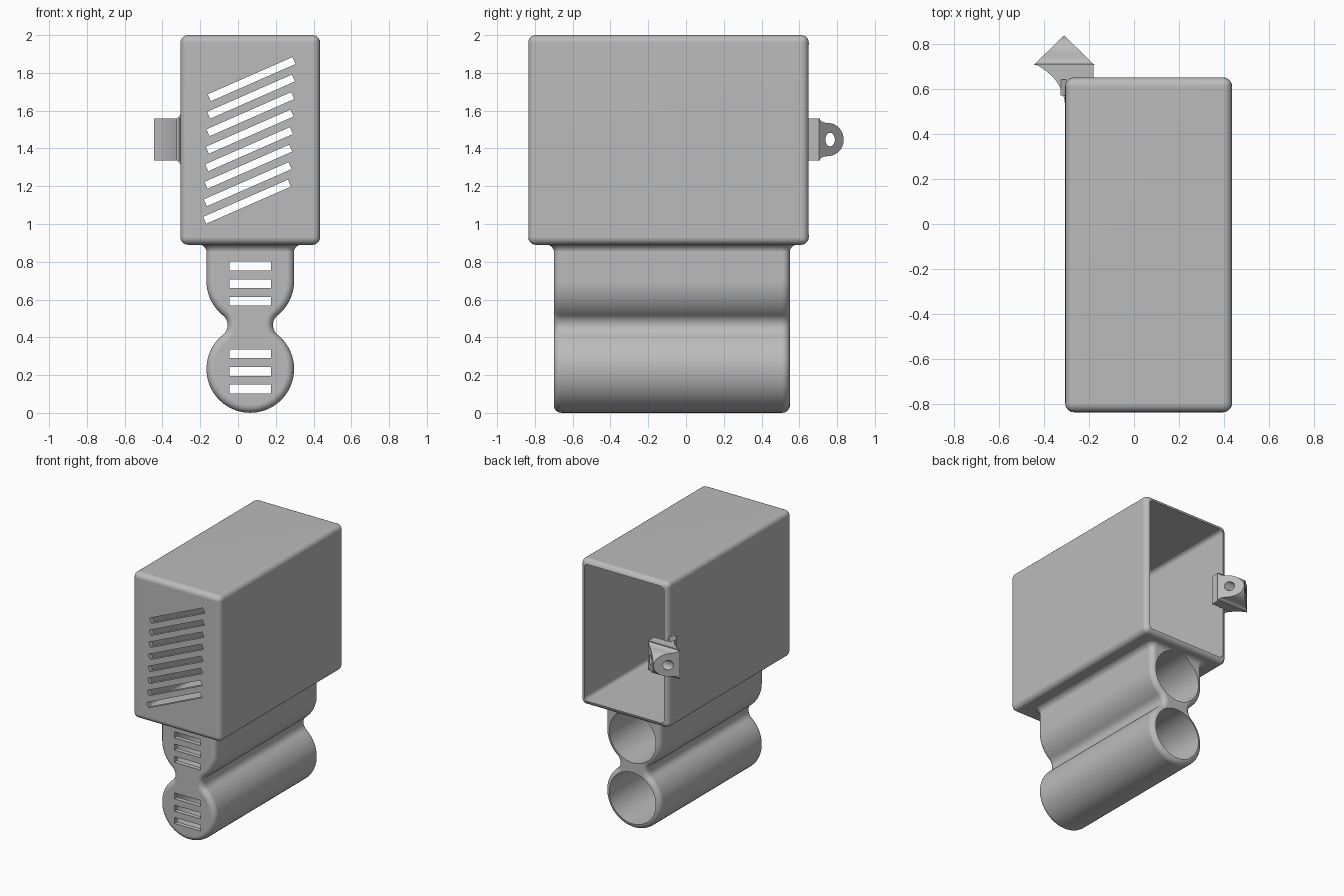
import bpy, bmesh, math
from math import sin, cos, pi, radians
from mathutils import Matrix, Vector

if "Cube" in bpy.data.objects:
    bpy.data.objects.remove(bpy.data.objects["Cube"])

grey = bpy.data.materials.new("plain grey")
grey.use_nodes = True
COLOUR = (0.5, 0.5, 0.5, 1)
grey.diffuse_color = COLOUR
grey.node_tree.nodes["Principled BSDF"].inputs["Base Color"].default_value = COLOUR

MID = 0.065          # centre line of case and tubes
TUBE_R = 0.232
LOW, HIGH = 0.2325, 0.6975   # tube axis heights


def make(name, bm):
    bmesh.ops.recalc_face_normals(bm, faces=bm.faces)
    mesh = bpy.data.meshes.new(name)
    bm.to_mesh(mesh)
    bm.free()
    mesh.materials.append(grey)
    ob = bpy.data.objects.new(name, mesh)
    bpy.context.collection.objects.link(ob)
    return ob


def loft(name, rings):
    bm = bmesh.new()
    vs = [[bm.verts.new(p) for p in ring] for ring in rings]
    n = len(vs[0])
    for a, b in zip(vs, vs[1:]):
        for i in range(n):
            j = (i + 1) % n
            bm.faces.new((a[i], a[j], b[j], b[i]))
    bm.faces.new(vs[0])
    bm.faces.new(vs[-1])
    return make(name, bm)


def prism(name, pts, axis, lo, hi):
    place = {"x": lambda p, d: (d, p[0], p[1]),
             "y": lambda p, d: (p[0], d, p[1]),
             "z": lambda p, d: (p[0], p[1], d)}[axis]
    return loft(name, [[place(p, d) for p in pts] for d in (lo, hi)])


def box(name, lo, hi, bevel=0, tilt=0):
    lo, hi = Vector(lo), Vector(hi)
    bm = bmesh.new()
    bmesh.ops.create_cube(bm, size=1)
    bmesh.ops.scale(bm, vec=hi - lo, verts=bm.verts)
    if bevel:
        bmesh.ops.bevel(bm, geom=bm.edges[:], offset=bevel, segments=5,
                        profile=0.5, affect='EDGES')
    bmesh.ops.rotate(bm, matrix=Matrix.Rotation(tilt, 3, 'Y'), verts=bm.verts)
    bmesh.ops.translate(bm, vec=(lo + hi) / 2, verts=bm.verts)
    return make(name, bm)


def arc(cx, cy, rx, ry, a, b, n):
    return [(cx + rx * cos(t), cy + ry * sin(t))
            for t in (a + (b - a) * i / n for i in range(n + 1))]


def boolean(ob, tools, operation='DIFFERENCE'):
    for tool in tools:
        mod = ob.modifiers.new("cut", 'BOOLEAN')
        mod.operation, mod.solver, mod.object = operation, 'EXACT', tool
    dg = bpy.context.evaluated_depsgraph_get()
    mesh = bpy.data.meshes.new_from_object(ob.evaluated_get(dg))
    ob.modifiers.clear()
    ob.data = mesh


def smooth(ob):
    bpy.ops.object.select_all(action='DESELECT')
    ob.select_set(True)
    bpy.context.view_layer.objects.active = ob
    bpy.ops.object.shade_smooth_by_angle(angle=radians(30))
    ob.modifiers.new("normals", 'WEIGHTED_NORMAL').keep_sharp = True


# Case: rounded box, hollow and open at the back
case = box("case", (-0.305, -0.835, 0.89), (0.435, 0.65, 2.0), 0.04)
case_cuts = [box("cavity", (-0.27, -0.8, 0.925), (0.4, 0.9, 1.965), 0.03)]
for i in range(8):
    t = i / 7
    x, z = 0.0725 - 0.0245 * t, 1.767 - 0.649 * t
    case_cuts.append(box("vent_cutter", (x - 0.245, -0.9, z - 0.02),
                         (x + 0.245, -0.75, z + 0.02), tilt=-radians(23.7)))
boolean(case, case_cuts)


# Twin tube body: figure-eight section, o shrinks it for the rounded ends
def section(o):
    half = (HIGH - LOW) / 2
    mid = (HIGH + LOW) / 2
    waist = 0.185
    ang = math.atan2(half, waist)
    r = TUBE_R - o
    neck = math.hypot(half, waist) - r
    side = (arc(0, LOW, r, r, -pi / 2, ang, 26)
            + arc(waist, mid, neck, neck, pi + ang, pi - ang, 12)[1:-1]
            + arc(0, HIGH, r, r, -ang, 0, 12) + [(r, 0.9)])
    return side + [(-x, z) for x, z in reversed(side[1:])]


ROUND = 0.04
steps = [(ROUND * (1 - sin(a)), ROUND * (1 - cos(a)))
         for a in (pi / 2 * k / 6 for k in range(7))]
ends = [(-0.7 + d, o) for d, o in reversed([(b, a) for a, b in steps])]
ends = sorted([(-0.7 + a, b) for b, a in steps] + [(0.55 - a, b) for b, a in steps])
tubes = loft("twin_tube_body",
             [[(MID + x, y, z) for x, z in section(o)] for y, o in ends])

# Flared skirt joining the tubes to the case
rings = []
for k in range(8):
    a = pi / 2 * k / 7
    f, z = -0.001 + 0.045 * (1 - cos(a)), 0.85 + 0.042 * sin(a)
    ring = []
    for q, (sx, sy) in enumerate([(1, 1), (-1, 1), (-1, -1), (1, -1)]):
        cx = MID + sx * (TUBE_R - ROUND)
        cy = -0.075 + sy * (0.625 - ROUND)
        ring += arc(cx, cy, ROUND + f, ROUND + f, q * pi / 2, (q + 1) * pi / 2, 6)
    rings.append([(x, y, z) for x, y in ring])
skirt = loft("flared_skirt", rings)

# Bores and front vents of the tubes
bores, vents = [], []
for c in (LOW, HIGH):
    bores.append(prism("bore", arc(MID, c, 0.195, 0.195, 0, 2 * pi, 64)[:-1],
                       "y", -0.665, 0.8))
    for k in (-1, 0, 1):
        z = c - 0.013 + k * 0.0935
        vents.append(box("tube_vent_cutter", (-0.045, -0.8, z - 0.023),
                         (0.175, -0.6, z + 0.023)))
boolean(tubes, bores + vents)
boolean(skirt, bores)

# Bracket at the back corner: curved gusset with a block
LUG_Z = 1.447
gusset = []
for i in range(13):
    t = i / 12
    p = (Vector((-0.305, 0.51)) * (1 - t) ** 2 + Vector((-0.305, 0.64)) * 2 * t * (1 - t)
         + Vector((-0.44, 0.71)) * t * t)
    gusset.append((p.x, p.y))
gusset += [(-0.18, 0.71), (-0.18, 0.64), (-0.28, 0.64), (-0.28, 0.51)]
bracket = prism("bracket_block", gusset, "z", LUG_Z - 0.112, LUG_Z + 0.112)
flange = prism("bracket_flange", [(-0.3, 1.305), (-0.3, 1.59), (-0.308, 1.575),
                                  (-0.325, 1.557), (-0.325, 1.337), (-0.308, 1.32)],
               "y", 0.57, 0.64)

# Wedge-shaped lug with rounded nose and a cross hole
nose = [(0.705, -0.112), (0.715, -0.098), (0.73, -0.09)]
nose += arc(0.75, 0, 0.085, 0.088, -pi / 2, pi / 2, 20)
nose += [(0.73, 0.09), (0.715, 0.098), (0.705, 0.112)]
lug = prism("lug", [(y, LUG_Z + z) for y, z in nose], "x", -0.46, -0.16)
wedge = prism("wedge", [(-0.445, 0.705), (-0.175, 0.705), (-0.31, 0.836)], "z", 1.2, 1.7)
hole = prism("lug_hole", arc(0.763, LUG_Z, 0.025, 0.036, 0, 2 * pi, 32)[:-1],
             "x", -0.6, 0)
boolean(lug, [wedge], 'INTERSECT')
boolean(lug, [hole])

for tool in case_cuts + bores + vents + [wedge, hole]:
    bpy.data.objects.remove(tool)
for ob in (case, tubes, skirt, bracket, flange, lug):
    smooth(ob)
